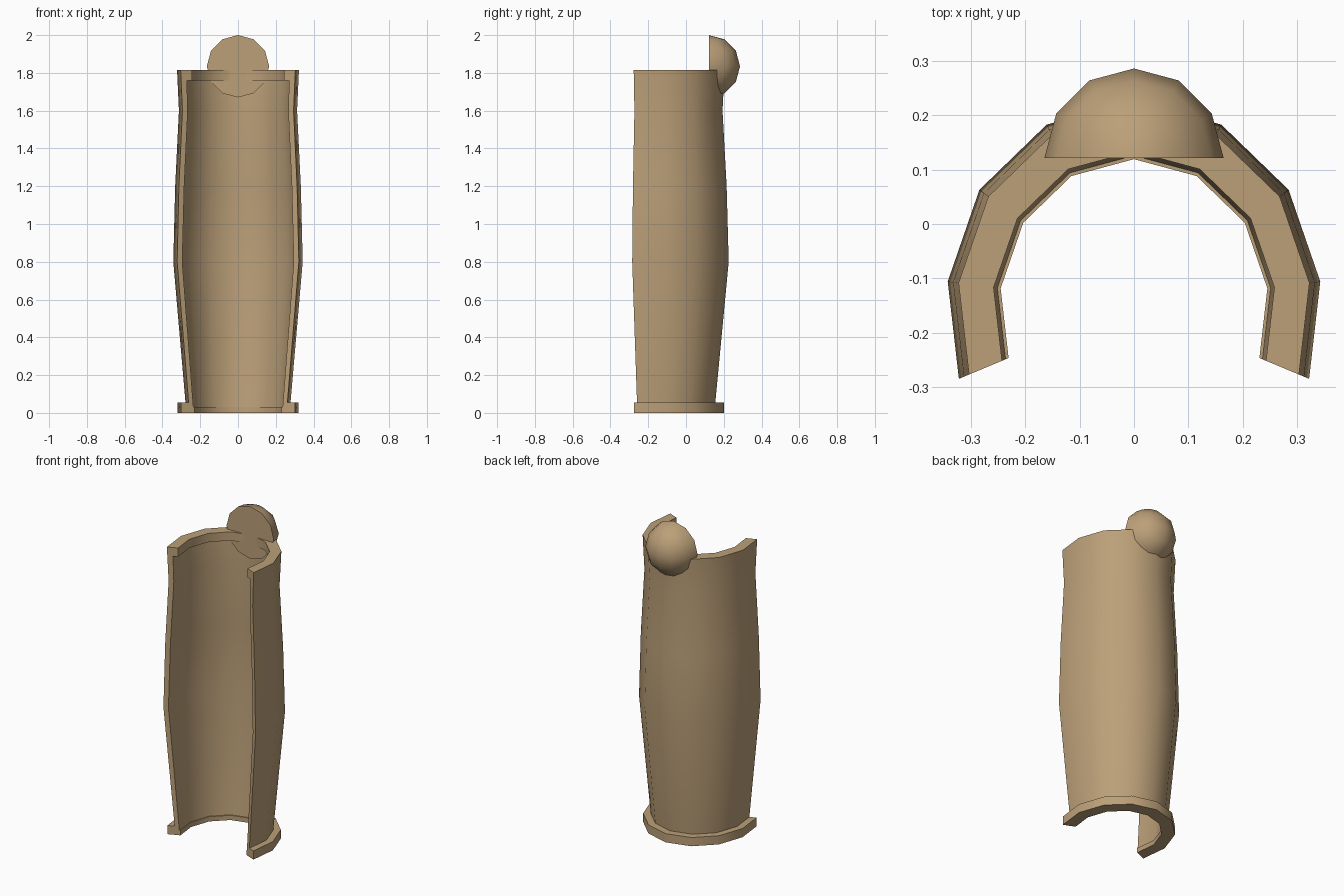
import bpy, bmesh, math
from mathutils import Matrix

if "Cube" in bpy.data.objects:
    bpy.data.objects.remove(bpy.data.objects["Cube"])

mat = bpy.data.materials.new("tan_leather")
mat.diffuse_color = (0.5, 0.35, 0.19, 1)
mat.use_nodes = True
mat.node_tree.nodes["Principled BSDF"].inputs["Base Color"].default_value = mat.diffuse_color


def finish(bm, name):
    bmesh.ops.recalc_face_normals(bm, faces=bm.faces)
    mesh = bpy.data.meshes.new(name)
    bm.to_mesh(mesh)
    bm.free()
    mesh.materials.append(mat)
    ob = bpy.data.objects.new(name, mesh)
    bpy.context.collection.objects.link(ob)
    bpy.ops.object.select_all(action='DESELECT')
    ob.select_set(True)
    bpy.context.view_layer.objects.active = ob
    bpy.ops.object.shade_smooth_by_angle(angle=math.radians(35))


# Shin guard: closed (radius, height) profile swept round an open arc
profile = [(.247, 0), (.322, 0), (.322, .055), (.28, .055), (.345, .8),
           (.335, 1.2), (.315, 1.6), (.325, 1.815), (.26, 1.815), (.26, 1.76),
           (.29, 1.76), (.285, 1.6), (.305, 1.2), (.316, .8), (.253, .03), (.247, .03)]
steps = 8
bm = bmesh.new()
rings = []
for i in range(steps + 1):
    a = math.radians(-21 + 222 * i / steps)
    rings.append([bm.verts.new((r * math.cos(a), -.15 + 1.09 * r * math.sin(a), z))
                  for r, z in profile])
n = len(profile)
for p, q in zip(rings, rings[1:]):
    for j in range(n):
        k = (j + 1) % n
        bm.faces.new((p[j], p[k], q[k], q[j]))
bm.faces.new(rings[0])
bm.faces.new(rings[-1][::-1])
finish(bm, "shin_guard")

# Knee cap: rear half of a low-poly sphere with a flat front
bm = bmesh.new()
bmesh.ops.create_uvsphere(bm, u_segments=12, v_segments=6, radius=.165,
                          matrix=Matrix.Translation((0, .121, 1.835)))
cut = bmesh.ops.bisect_plane(bm, geom=bm.verts[:] + bm.edges[:] + bm.faces[:], dist=1e-4,
                             plane_co=(0, .121, 0), plane_no=(0, -1, 0), clear_outer=True)
bmesh.ops.holes_fill(bm, edges=[e for e in bm.edges if e.is_boundary], sides=0)
finish(bm, "knee_cap")
